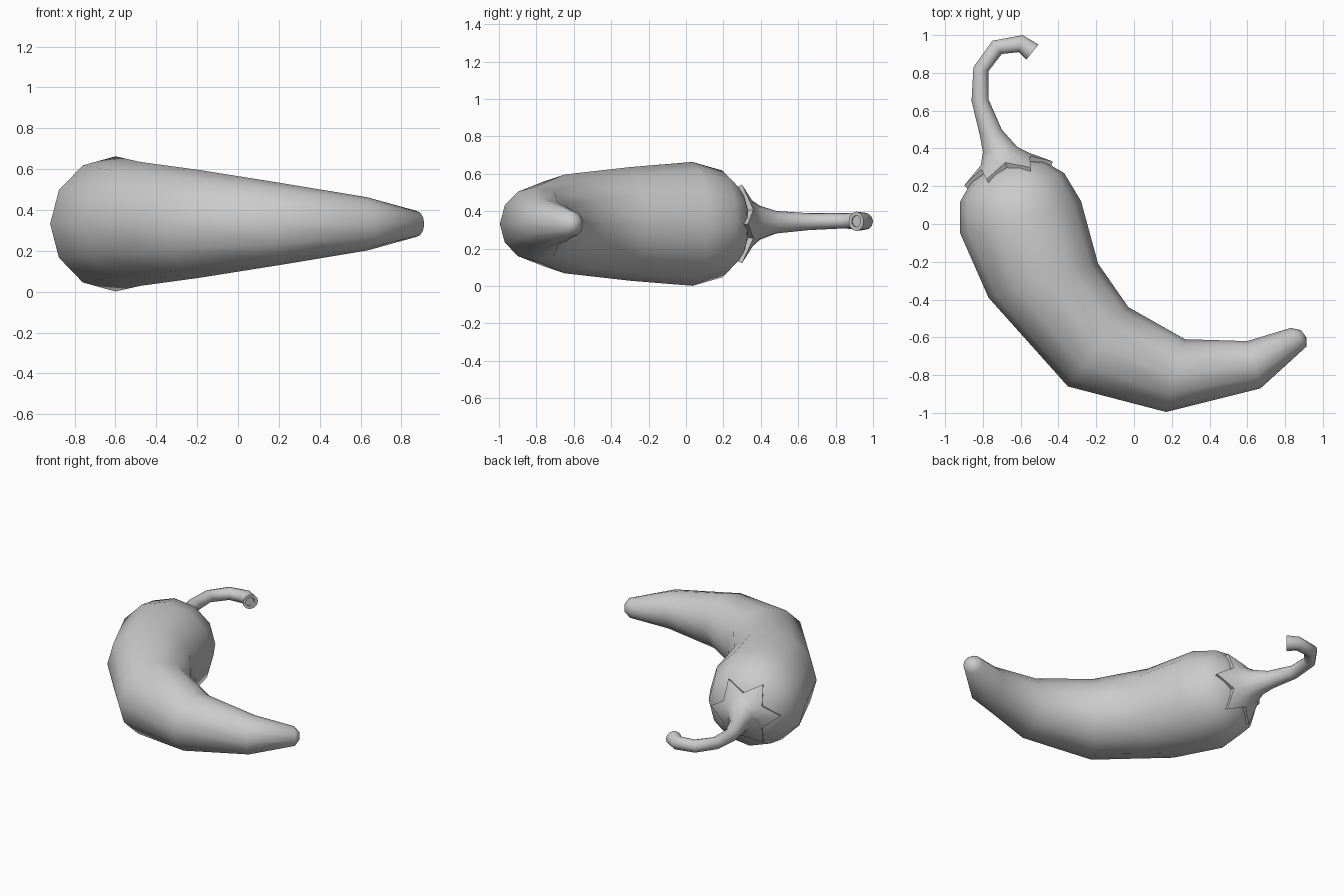
import bpy, bmesh, math
from mathutils import Vector

if "Cube" in bpy.data.objects:
    bpy.data.objects.remove(bpy.data.objects["Cube"])

N = 12
ZC = 0.332


def ring(bm, a, b, z=ZC):
    """Round ring whose horizontal diameter runs from a to b (top view)."""
    a, b = Vector((*a, z)), Vector((*b, z))
    c, u = (a + b) / 2, (b - a) / 2
    up = Vector((0, 0, u.length))
    return [bm.verts.new(c + u * math.cos(2 * math.pi * i / N)
                         + up * math.sin(2 * math.pi * i / N)) for i in range(N)]


def skin(bm, rings):
    for p, q in zip(rings, rings[1:]):
        for i in range(N):
            j = (i + 1) % N
            bm.faces.new((p[i], p[j], q[j], q[i]))
    bm.faces.new(rings[0])
    bm.faces.new(rings[-1])


def finish(bm, name, angle):
    bmesh.ops.recalc_face_normals(bm, faces=bm.faces)
    me = bpy.data.meshes.new(name)
    bm.to_mesh(me)
    bm.free()
    ob = bpy.data.objects.new(name, me)
    bpy.context.collection.objects.link(ob)
    bpy.ops.object.select_all(action='DESELECT')
    bpy.context.view_layer.objects.active = ob
    ob.select_set(True)
    bpy.ops.object.shade_smooth_by_angle(angle=math.radians(angle))


# Crown frame: axis of the fruit where the stem attaches
side = Vector((0.965, 0.262, 0))
axis = Vector((-0.262, 0.965, 0))
crown = Vector((-0.645, 0.195, ZC))


def crown_pair(r, h):
    c = crown + axis * h
    return (c - side * r).xy, (c + side * r).xy


# Pepper body: outer / inner outline points for each ring
pairs = [
    crown_pair(0.10, 0.125), crown_pair(0.20, 0.085),
    ((-0.92, 0.12), (-0.37, 0.27)), ((-0.92, -0.05), (-0.28, 0.12)),
    ((-0.77, -0.39), (-0.19, -0.21)), ((-0.35, -0.86), (-0.03, -0.44)),
    ((0.17, -0.995), (0.27, -0.61)), ((0.67, -0.87), (0.60, -0.62)),
    ((0.912, -0.65), (0.83, -0.55)), ((0.912, -0.60), (0.885, -0.562)),
]
bm = bmesh.new()
skin(bm, [ring(bm, a, b) for a, b in pairs])
finish(bm, "pepper_body", 75)

# Star-shaped calyx flowing into the curled stem
bm = bmesh.new()


def star(tip, valley):
    vs = []
    for i in range(N):
        r, h = tip if i % 2 == 0 else valley
        t = 2 * math.pi * i / N
        vs.append(bm.verts.new(crown + axis * h - side * r * math.cos(t)
                               + Vector((0, 0, r * math.sin(t)))))
    return vs


stem = [
    ((-0.80, 0.38), (-0.62, 0.41), 0.338), ((-0.815, 0.465), (-0.70, 0.50), 0.341),
    ((-0.86, 0.65), (-0.77, 0.66), 0.344), ((-0.85, 0.83), (-0.77, 0.81), 0.348),
    ((-0.75, 0.97), (-0.70, 0.90), 0.348), ((-0.59, 1.00), (-0.61, 0.91), 0.346),
    ((-0.505, 0.95), (-0.57, 0.87), 0.346), ((-0.519, 0.934), (-0.558, 0.886), 0.346),
    ((-0.533, 0.938), (-0.572, 0.89), 0.346),
]
rings = [star((0.22, 0.04), (0.14, 0.09)), star((0.243, 0.075), (0.155, 0.135)),
         star((0.13, 0.155), (0.13, 0.155))]
# Star runs from inner to outer side reversed, so match the stem's ring order
rings += [ring(bm, a, b, z) for a, b, z in stem]
for k in range(3, len(rings)):
    r = rings[k]
    if k >= 3:
        # ring starts at b (inner side); rotate half a turn and flip to start at a
        rings[k] = [r[(N // 2 - i) % N] for i in range(N)]
skin(bm, rings)
finish(bm, "calyx_and_stem", 50)
